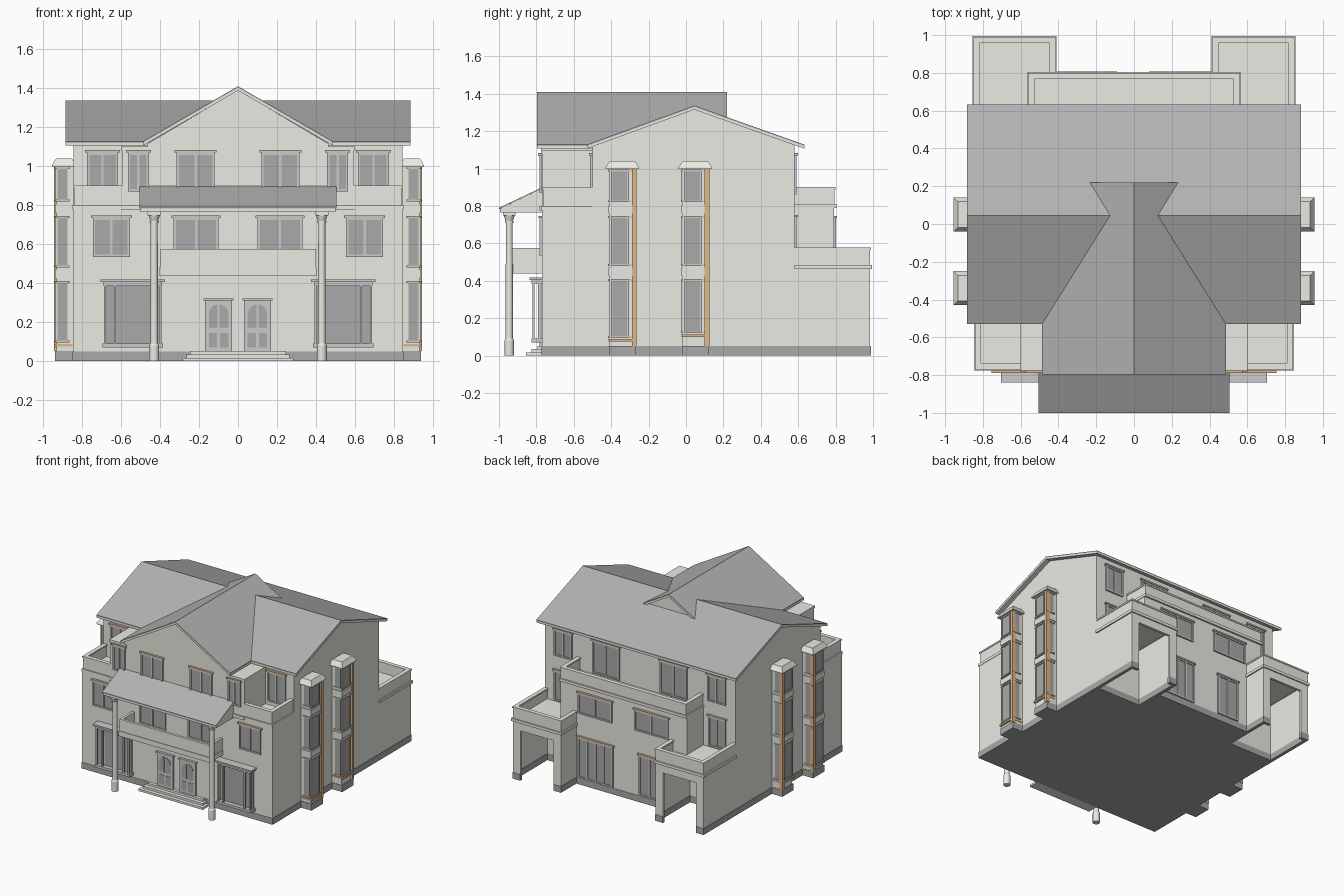
import bpy, bmesh, math

if "Cube" in bpy.data.objects:
    bpy.data.objects.remove(bpy.data.objects["Cube"])

def material(name, c):
    m = bpy.data.materials.new(name)
    m.diffuse_color = (*c, 1)
    m.use_nodes = True
    m.node_tree.nodes["Principled BSDF"].inputs["Base Color"].default_value = m.diffuse_color
    return m

WALL = material("cream_wall", (0.83, 0.83, 0.77))
ROOF = material("roof_grey", (0.45, 0.45, 0.45))
DARK = material("plinth_grey", (0.40, 0.40, 0.40))
GLASS = material("glass", (0.40, 0.40, 0.40))
FRAME = material("frame_grey", (0.62, 0.62, 0.62))
WOOD = material("orange_trim", (0.76, 0.47, 0.25))

def finish(name, bm, mat, mirror):
    bmesh.ops.recalc_face_normals(bm, faces=bm.faces)
    me = bpy.data.meshes.new(name)
    bm.to_mesh(me)
    bm.free()
    me.materials.append(mat)
    ob = bpy.data.objects.new(name, me)
    bpy.context.collection.objects.link(ob)
    if mirror:
        ob.modifiers.new("mirror", 'MIRROR').use_mirror_merge = False
    return ob

def boxes(name, items, mat=WALL, mirror=False, taper=0):
    """Boxes given as (x0, x1, y0, y1, z0, z1); taper insets the top."""
    bm = bmesh.new()
    for x0, x1, y0, y1, z0, z1 in items:
        vs = bmesh.ops.create_cube(bm, size=1)['verts']
        for v in vs:
            t = taper if v.co.z > 0 else 0
            v.co = (x0 + t if v.co.x < 0 else x1 - t,
                    min(y0, y1) + t if v.co.y < 0 else max(y0, y1) - t,
                    z0 if v.co.z < 0 else z1)
    return finish(name, bm, mat, mirror)

def prism(name, pts, axis, a, b, mat=WALL, mirror=False):
    """Profile (y,z) extruded along x, or (x,z) extruded along y."""
    bm = bmesh.new()
    at = (lambda p, d: (d, p[0], p[1])) if axis == 'x' else (lambda p, d: (p[0], d, p[1]))
    lo = [bm.verts.new(at(p, a)) for p in pts]
    hi = [bm.verts.new(at(p, b)) for p in pts]
    bm.faces.new(lo)
    bm.faces.new(hi)
    for i in range(len(pts)):
        j = (i + 1) % len(pts)
        bm.faces.new((lo[i], lo[j], hi[j], hi[i]))
    return finish(name, bm, mat, mirror)

def window(name, x0, x1, z0, z1, y, d, mirror=True, panes=2, lintel=True):
    """Window on a wall at y, facing d (-1 front, +1 back)."""
    f, o = 0.012, y + d * 0.012
    bars = [(x0, x1, y, o, z0, z0 + f), (x0, x1, y, o, z1 - f, z1)]
    for i in range(panes + 1):
        c = x0 + f / 2 + (x1 - x0 - f) * i / panes
        bars.append((c - f / 2, c + f / 2, y, o, z0, z1))
    boxes(name + "_frame", bars, FRAME, mirror)
    boxes(name + "_glass", [(x0, x1, y, y + d * 0.005, z0, z1)], GLASS, mirror)
    if lintel:
        boxes(name + "_lintel", [(x0 - .01, x1 + .01, y, y + d * .018, z1, z1 + .008)], FRAME, mirror)
        boxes(name + "_lintel_top", [(x0 - .01, x1 + .01, y, y + d * .018, z1 + .008, z1 + .012)], WOOD, mirror)

def parapet(name, x0, x1, y0, y1, z0, z1, sides, mirror=True):
    """Low wall with coping and base band; sides from L R F B."""
    out = []
    for t, e, a, b in ((.02, 0, z0, z1), (.028, .005, z1 - .012, z1), (.026, .01, z0 - .022, z0)):
        walls = {'L': (x0 - e, x0 + t, y0, y1, a, b), 'R': (x1 - t, x1 + e, y0, y1, a, b),
                 'F': (x0, x1 + e, y0 - e, y0 + t, a, b), 'B': (x0 - e, x1 + e, y1 - t, y1 + e, a, b)}
        out += [walls[s] for s in sides]
    boxes(name, out, WALL, mirror)

# Main body and plinth
boxes("lower_house", [(-.845, .845, -.77, .58, .05, .80), (-.42, .42, .5, .79, .05, .58),
                      (-.56, .56, .5, .79, .48, .80)])
boxes("plinth", [(-.848, .848, -.773, .583, 0, .05), (-.42, .42, .5, .793, 0, .05)], DARK)
prism("upper_house", [(-.5, .8), (-.5, 1.12), (.045, 1.315), (.58, 1.125), (.58, .8)], 'x', -.845, .845)
boxes("front_upper_block", [(-.595, .595, -.77, -.4, .8, 1.095)])
boxes("front_block_coping", [(.45, .6, -.775, -.5, 1.08, 1.1)], WALL, True)
boxes("front_cornice", [(-.6, .6, -.782, -.77, .775, .80)])
prism("front_gable_wall", [(-.465, .8), (-.465, 1.115), (0, 1.39), (.465, 1.115), (.465, .8)], 'y', -.772, -.4)
prism("rear_gable_wall", [(-.465, 1.115), (0, 1.39), (.465, 1.115)], 'y', -.45, .205)

# Roofs: thin dark sheet over a cream soffit layer
def gable_roof(name, axis, left, ridge, right, a, b):
    for part, top, bot, mat in (("_tiles", 0, .008, ROOF), ("_soffit", .008, .022, WALL)):
        line = (left, ridge, right)
        pts = [(p, z - top) for p, z in line] + [(p, z - bot) for p, z in reversed(line)]
        prism(name + part, pts, axis, a, b, mat)

gable_roof("main_roof", 'x', (-.53, 1.128), (.045, 1.337), (.633, 1.128), -.885, .885)
gable_roof("front_roof", 'y', (-.487, 1.128), (0, 1.41), (.487, 1.128), -.797, .22)

# Portico: shed roof, columns, balcony
prism("portico_roof", [(-1, .782), (-1, .79), (-.768, .9), (-.768, .892)], 'x', -.505, .505, ROOF)
prism("portico_beam", [(-.995, .765), (-.995, .784), (-.77, .891), (-.77, .765)], 'x', -.5, .5)
bm = bmesh.new()
for r1, r2, z0, z1 in ((.026, .026, 0, .08), (.026, .02, .08, .09), (.02, .018, .09, .71),
                       (.024, .024, .71, .72), (.02, .03, .72, .75)):
    vs = bmesh.ops.create_cone(bm, cap_ends=True, segments=16, radius1=r1, radius2=r2, depth=z1 - z0)['verts']
    bmesh.ops.translate(bm, verts=vs, vec=(.43, -.945, (z0 + z1) / 2))
col = finish("portico_column", bm, WALL, True)
for p in col.data.polygons:
    p.use_smooth = len(p.vertices) == 4
col.data.set_sharp_from_angle(angle=math.radians(30))
boxes("column_abacus", [(.397, .463, -.978, -.912, .748, .766)], WALL, True)
boxes("balcony_floor", [(-.405, .405, -.935, -.77, .44, .48)])
boxes("balcony_rail", [(-.4, .4, -.93, -.91, .48, .575), (-.4, -.38, -.93, -.77, .48, .575),
                       (.38, .4, -.93, -.77, .48, .575)])

# Entrance steps and double arched doors
boxes("steps", [(-.285, .285, -.855, -.77, 0, .017), (-.265, .265, -.825, -.77, .017, .034),
                (-.245, .245, -.795, -.77, .034, .051)])
boxes("door_panel", [(.03, .17, -.782, -.77, .051, .31)], FRAME, True)
boxes("door_lintel", [(.022, .178, -.79, -.77, .31, .322)], FRAME, True)
for s in (-1, 1):
    arch = [(.1 + s * .006, .17), (.1 + s * .05, .17)]
    arch += [(.1 + s * (.006 + .044 * math.cos(a * math.pi / 8)), .24 + .05 * math.sin(a * math.pi / 8)) for a in range(5)]
    prism("door_arched_glass", arch, 'y', -.785, -.78, GLASS, True)
    x = sorted((.1 + s * .008, .1 + s * .05))
    boxes("door_lower_glass", [(*x, -.785, -.78, .07, .145)], GLASS, True)

# Ground floor front bay windows
boxes("bay_glass", [(.40, .68, -.79, -.77, .09, .40)], GLASS, True)
boxes("bay_sill_and_hood", [(.385, .695, -.825, -.77, .07, .09), (.375, .705, -.838, -.77, .405, .418),
                            (.39, .69, -.825, -.77, .385, .405)], FRAME, True)
boxes("bay_posts", [(x, x + .012, y, y + .012, .09, .39) for x in (.392, .436, .625, .676) for y in (-.822, -.79)],
      FRAME, True)

# Front windows
window("front_window_outer", .555, .745, .535, .735, -.77, -1)
window("front_window_inner", .10, .33, .50, .735, -.77, -1)
window("front_upper_inner", .12, .315, .86, 1.07, -.772, -1)
window("front_upper_narrow", .457, .565, .87, 1.07, -.772, -1)
window("front_upper_outer", .615, .775, .83, 1.07, -.5, -1)

# Rear windows
window("rear_upper_outer", .60, .76, .86, 1.07, .58, 1)
window("rear_upper_door", .18, .42, .81, 1.07, .58, 1)
window("rear_middle", .10, .40, .57, .735, .79, 1)
window("rear_terrace_door", .61, .76, .50, .74, .58, 1)
window("rear_ground_wide", .09, .40, .055, .38, .79, 1, False, 4)
window("rear_ground_door", -.33, -.14, .055, .38, .79, 1, False, 2)

# Terraces
parapet("front_terrace", .595, .838, -.765, -.5, .80, .90, "RF")
parapet("rear_terrace", -.555, .555, .58, .795, .81, .90, "LRB", False)
parapet("wing_terrace", .42, .845, .58, .985, .485, .578, "LRB")

# Rear open wings
boxes("wing_walls", [(.825, .845, .57, .985, .05, .49), (.42, .44, .57, .985, .05, .49),
                     (.42, .485, .965, .985, .05, .49), (.78, .845, .965, .985, .05, .49),
                     (.42, .845, .965, .985, .40, .49), (.42, .845, .57, .985, .465, .49)], WALL, True)
boxes("wing_plinth", [(.822, .848, .57, .988, 0, .05), (.417, .443, .57, .988, 0, .05),
                      (.417, .485, .962, .988, 0, .05), (.78, .848, .962, .988, 0, .05)], DARK, True)

# Side window towers
for n, (y, sill) in enumerate(((-.34, .075), (.05, .1))):
    t = "side_tower_%d" % (n + 1)
    boxes(t, [(.84, .93, y - .068, y + .068, .05, 1.0)], WALL, True)
    boxes(t + "_base", [(.84, .94, y - .072, y + .072, 0, .052)], DARK, True)
    boxes(t + "_cap", [(.83, .955, y - .09, y + .09, 1.005, 1.04)], WALL, True, .022)
    boxes(t + "_cap_rim", [(.83, .955, y - .09, y + .09, .997, 1.005)], WALL, True)
    glass, frame, bands = [], [], []
    for a, b in ((sill + .02, .41), (.48, .745), (.82, .995)):
        glass += [(.92, .935, y - .055, y + .03, a, b), (.875, .925, y - .073, y + .073, a, b)]
        for z in (a, b - .01):
            frame += [(.92, .942, y - .06, y + .035, z, z + .01), (.865, .935, y - .076, y + .076, z, z + .01)]
        frame += [(.92, .94, y - .062, y - .052, a, b), (.92, .94, y + .025, y + .035, a, b)]
    for a in (.425, .76):
        bands += [(.85, .938, y - .074, y + .074, a, a + .045)]
    boxes(t + "_glass", glass, GLASS, True)
    boxes(t + "_frames", frame, FRAME, True)
    boxes(t + "_bands", bands, WALL, True)
    boxes(t + "_trim", [(.915, .944, y + .05, y + .075, .052, .997), (.85, .944, y - .075, y + .07, sill, sill + .014)],
          WOOD, True)
